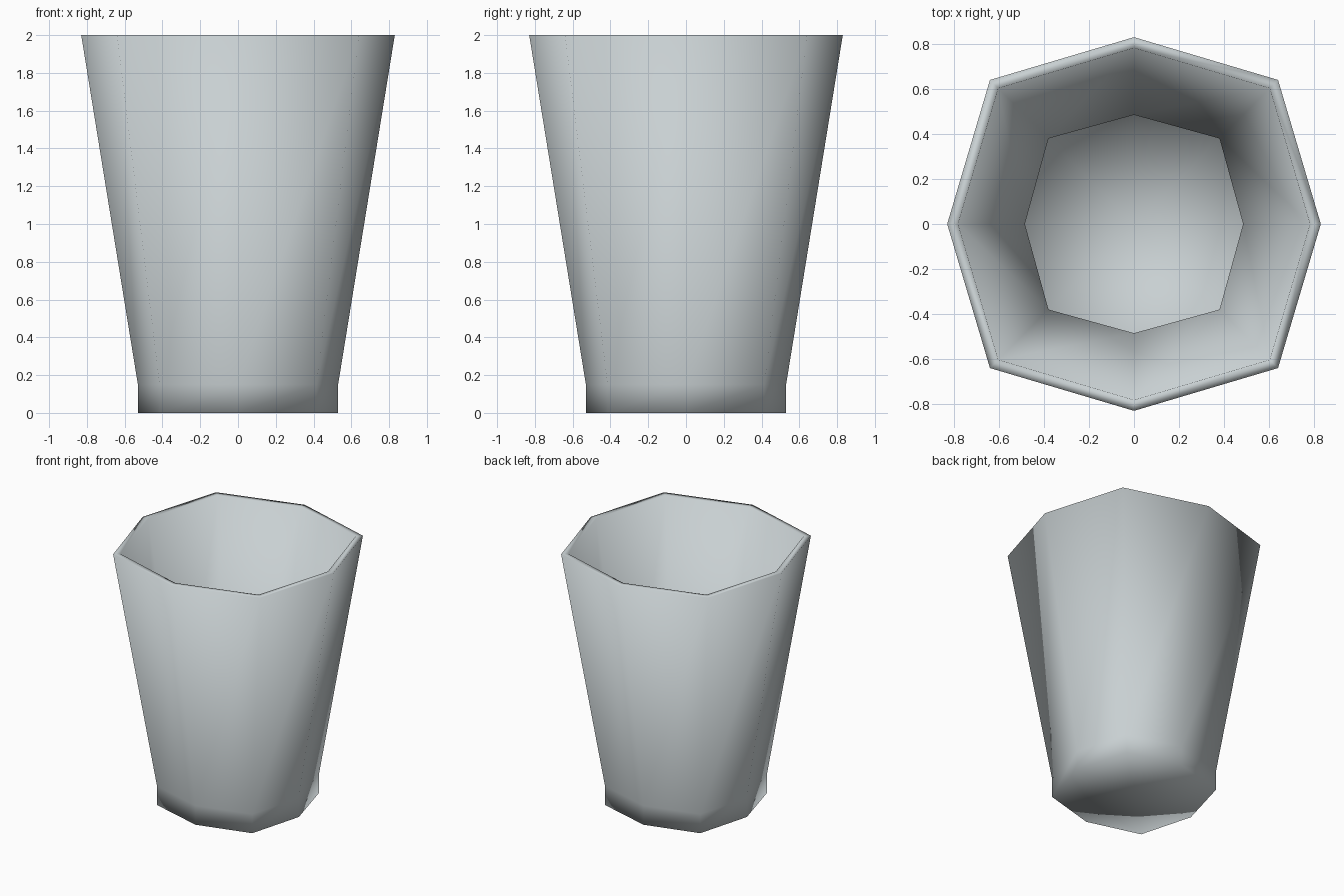
import bpy, bmesh

if "Cube" in bpy.data.objects:
    bpy.data.objects.remove(bpy.data.objects["Cube"])

# One flat colour for the whole cup
mat = bpy.data.materials.new("pale_grey")
mat.diffuse_color = (0.58, 0.63, 0.645, 1.0)
mat.use_nodes = True
mat.node_tree.nodes["Principled BSDF"].inputs["Base Color"].default_value = mat.diffuse_color

bm = bmesh.new()


def ring(axis, diag, z):
    """Eight points: on the axes at `axis`, on the corners at (diag, diag)."""
    dirs = [(1, 0), (1, 1), (0, 1), (-1, 1), (-1, 0), (-1, -1), (0, -1), (1, -1)]
    pts = []
    for x, y in dirs:
        s = diag if x and y else axis
        pts.append(bm.verts.new((x * s, y * s, z)))
    return pts


# Profile from the outer foot, up over the rim and down the inside
profile = [
    (0.53, 0.415, 0.0),     # outer foot
    (0.53, 0.415, 0.15),    # top of the foot band
    (0.83, 0.64, 2.0),      # outer rim
    (0.782, 0.603, 2.0),    # inner rim
    (0.485, 0.38, 0.15),    # inner wall bottom
    (0.485, 0.38, 0.05),    # inner floor edge
]
rings = [ring(*p) for p in profile]
for low, high in zip(rings, rings[1:]):
    for i in range(8):
        j = (i + 1) % 8
        bm.faces.new((low[i], low[j], high[j], high[i]))

# Outer and inner floors, four quads each around a centre point
for loop, z in ((rings[0], 0.0), (rings[-1], 0.05)):
    centre = bm.verts.new((0, 0, z))
    for i in range(0, 8, 2):
        bm.faces.new((centre, loop[i], loop[i + 1], loop[(i + 2) % 8]))

bmesh.ops.recalc_face_normals(bm, faces=bm.faces)
for f in bm.faces:
    f.smooth = True

mesh = bpy.data.meshes.new("cup")
bm.to_mesh(mesh)
bm.free()
mesh.materials.append(mat)
cup = bpy.data.objects.new("cup", mesh)
bpy.context.collection.objects.link(cup)
